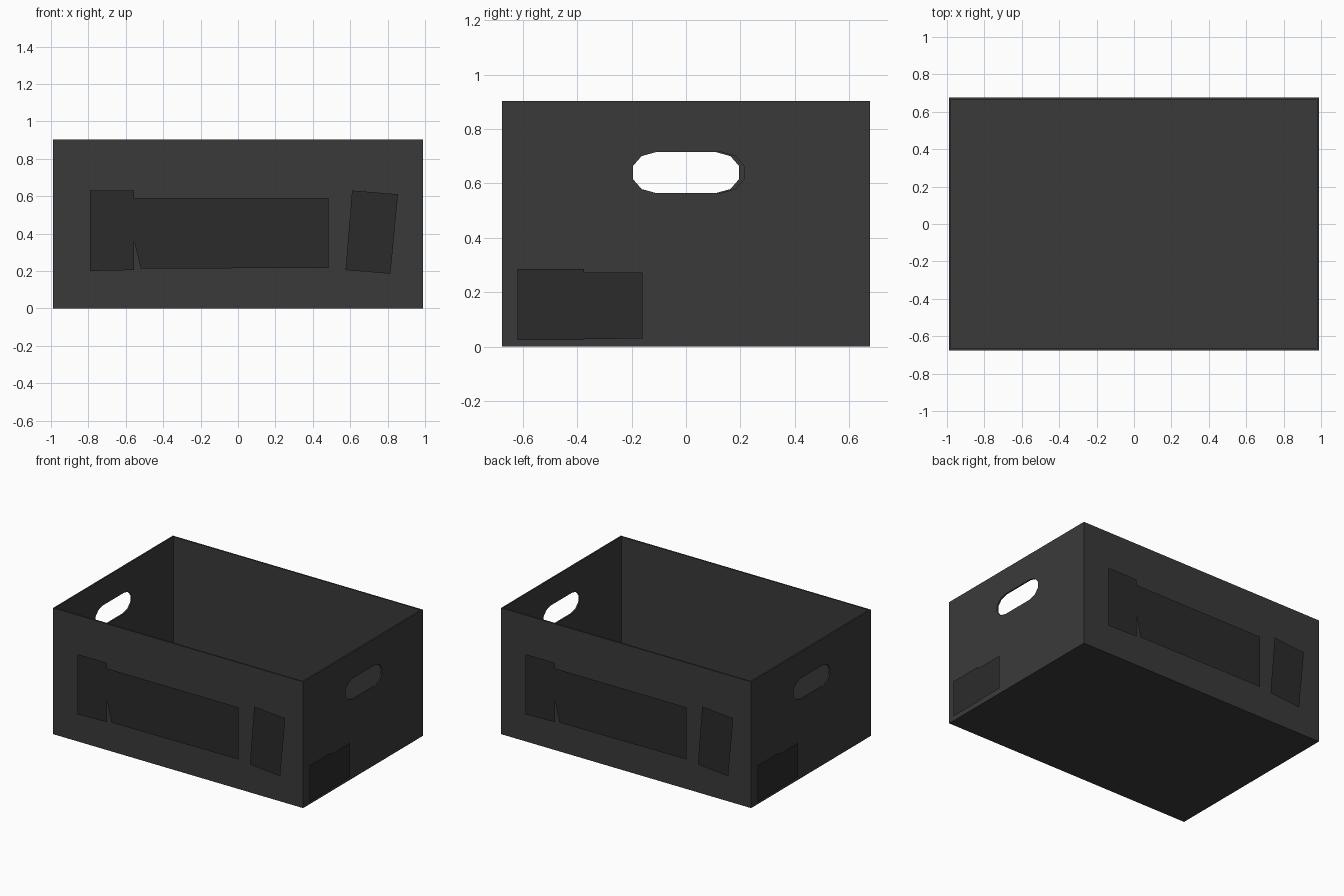
import bpy, bmesh, math

if "Cube" in bpy.data.objects:
    bpy.data.objects.remove(bpy.data.objects["Cube"])

HX, HY, H, T = 0.99, 0.677, 0.904, 0.015


def material(name, v):
    m = bpy.data.materials.new(name)
    m.diffuse_color = (v, v, v, 1)
    m.use_nodes = True
    m.node_tree.nodes["Principled BSDF"].inputs["Base Color"].default_value = m.diffuse_color
    return m


def make_object(name, bm, mat=None):
    me = bpy.data.meshes.new(name)
    bm.to_mesh(me)
    bm.free()
    ob = bpy.data.objects.new(name, me)
    bpy.context.collection.objects.link(ob)
    if mat:
        me.materials.append(mat)
    return ob


box_mat = material("dark_grey", 0.042)
label_mat = material("darker_grey", 0.024)

# Open box: solid block, top face inset for the rim and pushed down to the floor
bm = bmesh.new()
bmesh.ops.create_cube(bm, size=1)
for v in bm.verts:
    v.co = (v.co.x * 2 * HX, v.co.y * 2 * HY, (v.co.z + 0.5) * H)
top = max(bm.faces, key=lambda f: f.calc_center_median().z)
bmesh.ops.inset_region(bm, faces=[top], thickness=T)
cavity = bmesh.ops.extrude_discrete_faces(bm, faces=[top])["faces"][0]
for v in cavity.verts:
    v.co.z = T
bmesh.ops.recalc_face_normals(bm, faces=bm.faces)
box = make_object("open_box", bm, box_mat)

# Rounded handle slots cut through both end walls
for side in (1, -1):
    bm = bmesh.new()
    outline = []
    for end in (1, -1):
        for i in range(6):
            a = math.radians(-90 + 36 * i)
            outline.append((end * (0.12 + 0.089 * math.cos(a)),
                            0.64 + end * 0.075 * math.sin(a)))
    face = bm.faces.new([bm.verts.new((side * (HX - 0.1), side * 0.009 + y, z))
                         for y, z in outline])
    ext = bmesh.ops.extrude_face_region(bm, geom=[face])["geom"]
    bmesh.ops.translate(bm, vec=(side * 0.2, 0, 0),
                        verts=[g for g in ext if isinstance(g, bmesh.types.BMVert)])
    bmesh.ops.recalc_face_normals(bm, faces=bm.faces)
    cutter = make_object("handle_cutter", bm)
    cutter.hide_render = True
    mod = box.modifiers.new("handle_slot", 'BOOLEAN')
    mod.operation, mod.solver, mod.object = 'DIFFERENCE', 'EXACT', cutter
    bpy.context.view_layer.objects.active = box
    bpy.ops.object.modifier_apply(modifier=mod.name)
    bpy.data.objects.remove(cutter)

# Flat labels just off the walls, outlined as seen from the front and right
long_labels = {
    "square_label": [(-0.79, 0.20), (-0.555, 0.205), (-0.555, 0.63), (-0.79, 0.63)],
    "wide_label": [(-0.555, 0.36), (-0.52, 0.212), (0.485, 0.217), (0.485, 0.59), (-0.555, 0.59)],
    "tilted_label": [(0.575, 0.205), (0.815, 0.185), (0.855, 0.61), (0.61, 0.63)],
}
end_labels = {
    "end_label": [(-0.62, 0.025), (-0.375, 0.025), (-0.375, 0.285), (-0.62, 0.285)],
    "end_label_extension": [(-0.375, 0.028), (-0.16, 0.03), (-0.16, 0.272), (-0.375, 0.272)],
}


def add_labels(labels, place, names):
    # Opposite walls carry the same labels turned half way round
    for side, where in zip((1, -1), names):
        for name, pts in labels.items():
            bm = bmesh.new()
            verts = []
            for u, z in pts:
                x, y = place(u)
                verts.append(bm.verts.new((side * x, side * y, z)))
            bm.faces.new(verts)
            make_object(f"{where}_{name}", bm, label_mat)


add_labels(long_labels, lambda u: (u, -HY - 0.01), ("front", "back"))
add_labels(end_labels, lambda u: (HX + 0.01, u), ("right", "left"))
